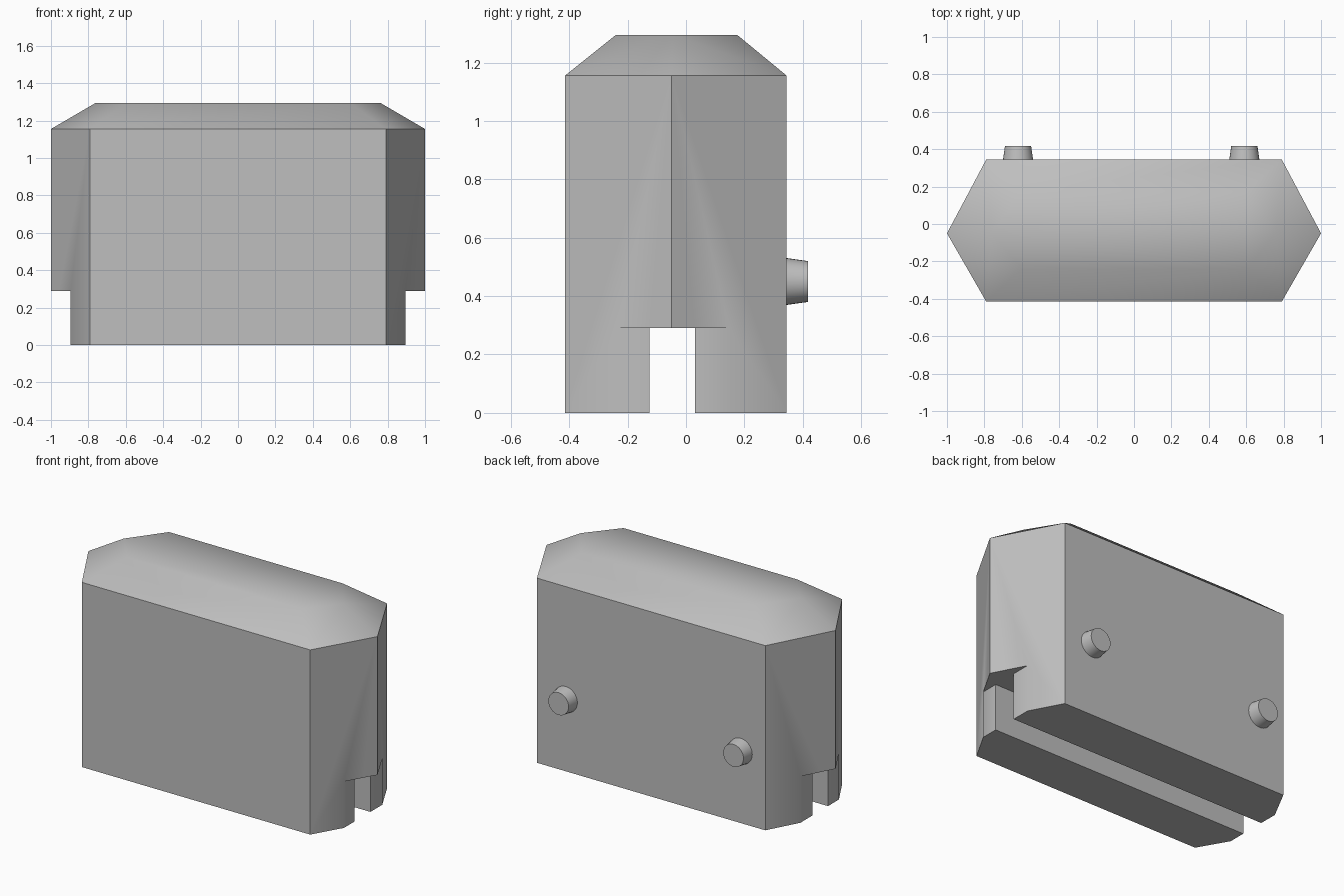
import bpy
import bmesh
import math

cube = bpy.data.objects.get("Cube")
if cube:
    bpy.data.objects.remove(cube, do_unlink=True)

grey = bpy.data.materials.new("plain grey")
grey.use_nodes = True
colour = (0.52, 0.52, 0.52, 1)
grey.diffuse_color = colour
grey.node_tree.nodes["Principled BSDF"].inputs["Base Color"].default_value = colour


def add_object(name, bm):
    bmesh.ops.recalc_face_normals(bm, faces=bm.faces)
    mesh = bpy.data.meshes.new(name)
    bm.to_mesh(mesh)
    bm.free()
    mesh.materials.append(grey)
    obj = bpy.data.objects.new(name, mesh)
    bpy.context.collection.objects.link(obj)
    return obj


def smooth(obj, degrees):
    bpy.ops.object.select_all(action='DESELECT')
    obj.select_set(True)
    bpy.context.view_layer.objects.active = obj
    bpy.ops.object.shade_smooth_by_angle(angle=math.radians(degrees))


def cut_box(target, lo, hi):
    bm = bmesh.new()
    bmesh.ops.create_cube(bm, size=1)
    for v in bm.verts:
        v.co = [a if c < 0 else b for c, a, b in zip(v.co, lo, hi)]
    cutter = add_object("cutter", bm)
    cutter.hide_render = True
    mod = target.modifiers.new("cut", 'BOOLEAN')
    mod.operation = 'DIFFERENCE'
    mod.solver = 'EXACT'
    mod.object = cutter
    bpy.context.view_layer.objects.active = target
    bpy.ops.object.modifier_apply(modifier=mod.name)
    bpy.data.objects.remove(cutter, do_unlink=True)


# Six-sided body with a bevelled roof
def hexagon(x_end, y_end, x_side, y_front, y_back):
    return [(-x_end, y_end), (-x_side, y_front), (x_side, y_front),
            (x_end, y_end), (x_side, y_back), (-x_side, y_back)]


wall = hexagon(1.0, -0.05, 0.79, -0.415, 0.345)
roof = hexagon(0.76, -0.045, 0.6, -0.24, 0.175)
bm = bmesh.new()
base, eave, ridge = [[bm.verts.new((x, y, z)) for x, y in outline]
                     for outline, z in ((wall, 0), (wall, 1.155), (roof, 1.295))]
bm.faces.new(base)
bm.faces.new(ridge)
for i in range(6):
    j = (i + 1) % 6
    bm.faces.new((base[i], base[j], eave[j], eave[i]))
    if i in (1, 4):
        bm.faces.new((eave[i], eave[j], ridge[j], ridge[i]))
    else:
        # Each roof corner folds from the end of the ridge to the side of the eave
        end, side = (i, j) if i in (0, 3) else (j, i)
        bm.faces.new((eave[end], eave[side], ridge[end]))
        bm.faces.new((eave[side], ridge[side], ridge[end]))
body = add_object("body", bm)

# Lengthwise channel underneath and notches at both ends
cut_box(body, (-1.2, -0.125, -0.2), (1.2, 0.03, 0.29))
cut_box(body, (0.895, -0.6, -0.2), (1.2, 0.6, 0.29))
cut_box(body, (-1.2, -0.6, -0.2), (-0.895, 0.6, 0.29))
smooth(body, 32)

# Tapered pegs on the back
for name, x in (("right_peg", -0.62), ("left_peg", 0.59)):
    bm = bmesh.new()
    bmesh.ops.create_cone(bm, cap_ends=True, segments=32,
                          radius1=0.082, radius2=0.07, depth=0.085)
    peg = add_object(name, bm)
    peg.location = (x, 0.375, 0.45)
    peg.rotation_euler.x = -math.pi / 2
    smooth(peg, 30)
